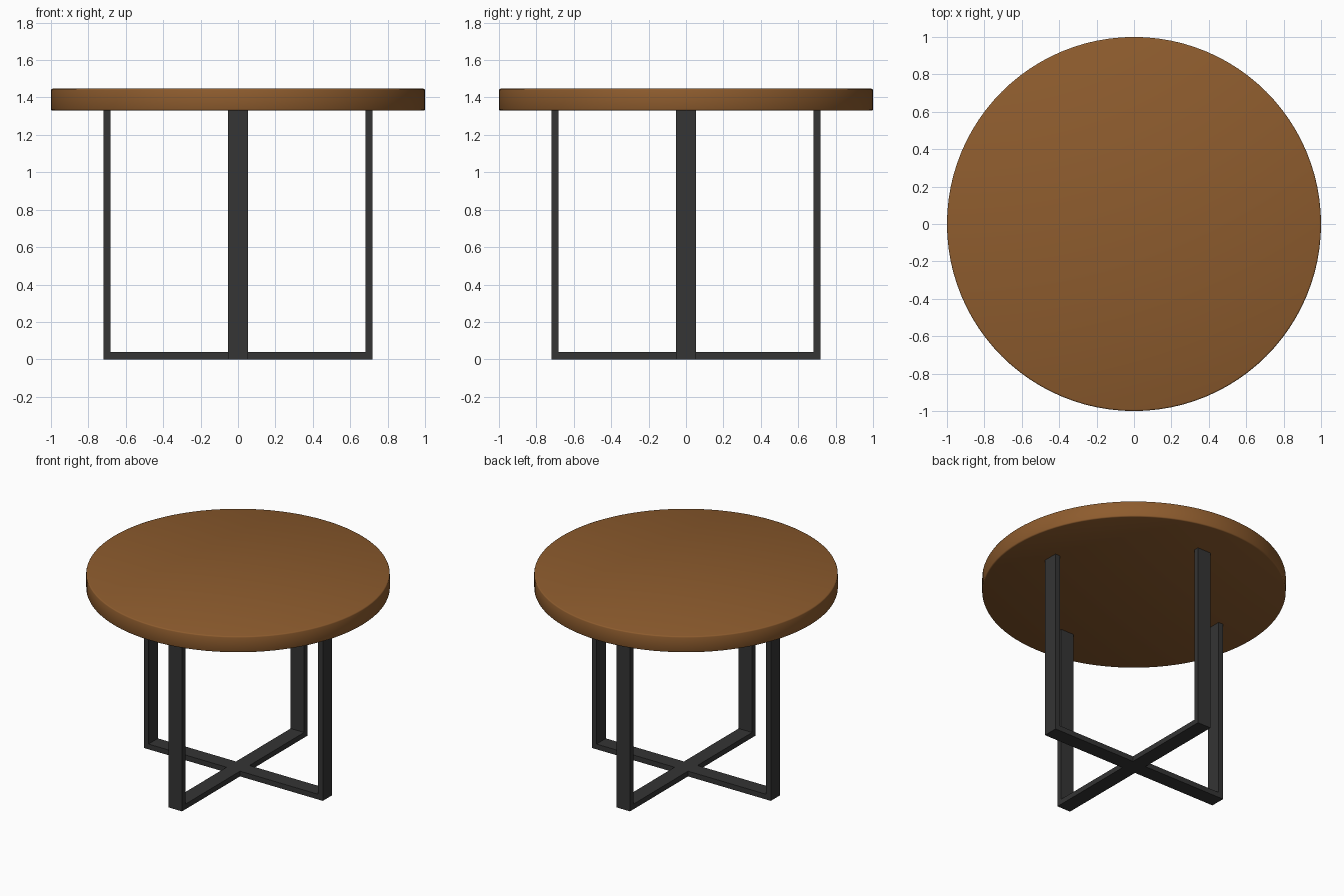
import bpy, bmesh, math
from mathutils import Matrix

if "Cube" in bpy.data.objects:
    bpy.data.objects.remove(bpy.data.objects["Cube"])


def material(name, rgb):
    m = bpy.data.materials.new(name)
    m.diffuse_color = (*rgb, 1)
    m.use_nodes = True
    m.node_tree.nodes["Principled BSDF"].inputs["Base Color"].default_value = m.diffuse_color
    return m


wood = material("warm brown wood", (0.27, 0.107, 0.027))
metal = material("charcoal metal", (0.035, 0.035, 0.035))

R, TOP, UNDER = 1.0, 1.447, 1.33      # table top radius and heights
REACH, THICK, HALF = 0.72, 0.038, 0.054   # leg reach, metal thickness, half width


def add_object(name, bm, mat):
    bmesh.ops.recalc_face_normals(bm, faces=bm.faces)
    mesh = bpy.data.meshes.new(name)
    bm.to_mesh(mesh)
    bm.free()
    mesh.materials.append(mat)
    ob = bpy.data.objects.new(name, mesh)
    bpy.context.collection.objects.link(ob)
    return ob


# Round table top with slightly eased rims
bm = bmesh.new()
bmesh.ops.create_cone(bm, cap_ends=True, segments=96, radius1=R, radius2=R,
                      depth=TOP - UNDER,
                      matrix=Matrix.Translation((0, 0, (TOP + UNDER) / 2)))
rims = [e for e in bm.edges if abs(e.verts[0].co.z - e.verts[1].co.z) < 1e-5]
bmesh.ops.bevel(bm, geom=rims, offset=0.008, segments=2, profile=0.5, affect='EDGES')
table_top = add_object("table_top", bm, wood)
bpy.context.view_layer.objects.active = table_top
table_top.select_set(True)
bpy.ops.object.shade_smooth_by_angle(angle=math.radians(50))

# Four flat-bar legs, each bent at the floor and running in to the centre
profile = [(HALF, 0), (REACH, 0), (REACH, UNDER), (REACH - THICK, UNDER),
           (REACH - THICK, THICK), (HALF, THICK)]
for i, side in enumerate(("right", "back", "left", "front")):
    bm = bmesh.new()
    face = bm.faces.new([bm.verts.new((x, -HALF, z)) for x, z in profile])
    out = bmesh.ops.extrude_face_region(bm, geom=[face])["geom"]
    bmesh.ops.translate(bm, vec=(0, 2 * HALF, 0),
                        verts=[v for v in out if isinstance(v, bmesh.types.BMVert)])
    bm.transform(Matrix.Rotation(i * math.pi / 2, 4, 'Z'))
    add_object(side + "_leg", bm, metal)

# Square centre where the floor bars cross
bm = bmesh.new()
bmesh.ops.create_cube(bm, size=1, matrix=Matrix.Translation((0, 0, THICK / 2))
                      @ Matrix.Diagonal((2 * HALF, 2 * HALF, THICK, 1)))
add_object("base_crossing", bm, metal)
